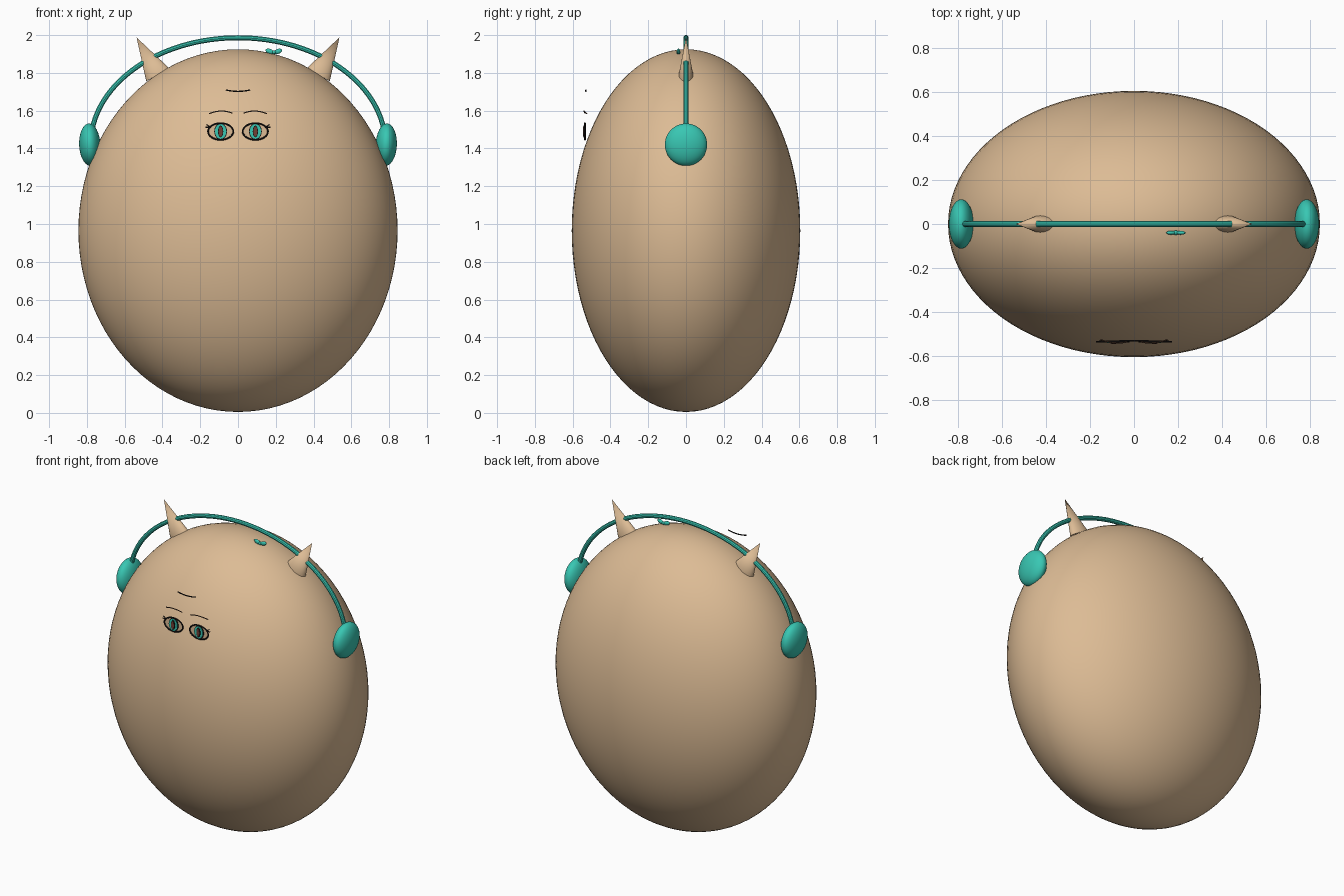
import bpy
from math import sin, cos, pi
from mathutils import Vector

if "Cube" in bpy.data.objects:
    bpy.data.objects.remove(bpy.data.objects["Cube"])


def material(name, rgb):
    m = bpy.data.materials.new(name)
    m.use_nodes = True
    m.diffuse_color = (*rgb, 1)
    m.node_tree.nodes["Principled BSDF"].inputs["Base Color"].default_value = (*rgb, 1)
    return m


tan = material("tan", (0.72, 0.50, 0.30))
teal = material("teal", (0.04, 0.57, 0.45))
black = material("black", (0.01, 0.008, 0.008))
brown = material("dark brown", (0.10, 0.05, 0.03))
red_brown = material("red brown", (0.16, 0.05, 0.035))


def finish(name, mat):
    ob = bpy.context.object
    ob.name = name
    ob.data.materials.clear()
    ob.data.materials.append(mat)
    bpy.ops.object.transform_apply(location=False, rotation=False, scale=True)
    bpy.ops.object.shade_smooth_by_angle()
    return ob


def ellipsoid(name, mat, loc, radii, segments=48, tilt=0):
    bpy.ops.mesh.primitive_uv_sphere_add(segments=segments, ring_count=segments // 2,
                                         location=loc, rotation=(0, tilt, 0))
    bpy.context.object.scale = radii
    return finish(name, mat)


def disc(name, mat, loc, rx, rz, depth=0.004):
    bpy.ops.mesh.primitive_cylinder_add(vertices=32, radius=1, depth=depth,
                                        location=loc, rotation=(pi / 2, 0, 0))
    bpy.context.object.scale = (rx, rz, 1)
    return finish(name, mat)


def tube(name, mat, points, radius, closed=False):
    curve = bpy.data.curves.new(name, "CURVE")
    curve.dimensions = "3D"
    curve.bevel_depth = radius
    curve.bevel_resolution = 3
    curve.use_fill_caps = True
    spline = curve.splines.new("POLY")
    spline.points.add(len(points) - 1)
    for p, co in zip(spline.points, points):
        p.co = (*co, 1)
    spline.use_cyclic_u = closed
    ob = bpy.data.objects.new(name, curve)
    bpy.context.collection.objects.link(ob)
    bpy.ops.object.select_all(action="DESELECT")
    ob.select_set(True)
    bpy.context.view_layer.objects.active = ob
    bpy.ops.object.convert(target="MESH")
    return finish(name, mat)


def arc(start, mid, end, n=10):
    """Smooth curve that passes through three points."""
    a, m, b = Vector(start), Vector(mid), Vector(end)
    c = 2 * m - (a + b) / 2
    return [a * (1 - t) ** 2 + c * 2 * t * (1 - t) + b * t * t
            for t in (i / n for i in range(n + 1))]


# Egg-shaped body
ellipsoid("body", tan, (0, 0, 0.965), (0.845, 0.605, 0.96), 96)

# Headband arching from ear to ear
tube("headband", teal,
     [(0.78 * cos(pi * i / 64), 0, 1.42 + 0.566 * sin(pi * i / 64)) for i in range(65)], 0.014)

for side, s in (("left", 1), ("right", -1)):
    ellipsoid(side + "_ear_cup", teal, (s * 0.785, 0, 1.42), (0.056, 0.112, 0.112), tilt=s * 0.04)

    # Horn: flattened cone leaning outwards
    base, tip = Vector((s * 0.425, 0, 1.79)), Vector((s * 0.537, 0, 1.988))
    axis = tip - base
    bpy.ops.mesh.primitive_cone_add(vertices=32, radius1=1, radius2=0, depth=axis.length,
                                    location=(base + tip) / 2,
                                    rotation=axis.to_track_quat("Z", "Y").to_euler())
    horn = bpy.context.object
    across = horn.matrix_basis.to_3x3() @ Vector((1, 0, 0))
    horn.scale = (0.07, 0.038, 1) if abs(across.y) < 0.5 else (0.038, 0.07, 1)
    finish(side + "_horn", tan)

    # Eye: thin layered plates with an outline
    x, z = s * 0.092, 1.49
    disc(side + "_eyeball", tan, (x, -0.531, z), 0.067, 0.043)
    disc(side + "_iris_rim", black, (x, -0.535, z), 0.034, 0.043)
    disc(side + "_iris", teal, (x, -0.538, z), 0.030, 0.039)
    disc(side + "_pupil_rim", black, (x, -0.541, z), 0.014, 0.031)
    disc(side + "_pupil", red_brown, (x, -0.544, z), 0.010, 0.026)
    tube(side + "_eye_outline", black,
         [(x + 0.067 * cos(a), -0.535, z + 0.044 * sin(a))
          for a in (2 * pi * i / 40 for i in range(40))], 0.0045, True)
    for k, (dx, dz) in enumerate(((0.075, 0.037), (0.08, 0.022))):
        tube(f"{side}_eyelash_{k + 1}", black,
             [(x + s * 0.052, -0.535, z + 0.022), (x + s * dx, -0.535, z + dz)], 0.003)

    tube(side + "_eyebrow", brown,
         arc((s * 0.152, -0.525, 1.584), (s * 0.09, -0.54, 1.598), (s * 0.03, -0.535, 1.587)), 0.003)

    # Bow loop and its half of the ribbon
    ellipsoid(side + "_bow_loop", teal, (0.19 + s * 0.022, -0.04, 1.914),
              (0.023, 0.009, 0.013), 20, -s * 0.35)

# Mouth and bow knot
tube("mouth", black, arc((-0.065, -0.53, 1.71), (0, -0.53, 1.702), (0.065, -0.53, 1.71)), 0.0035)
ellipsoid("bow_knot", teal, (0.19, -0.04, 1.909), (0.01, 0.011, 0.01), 20)
